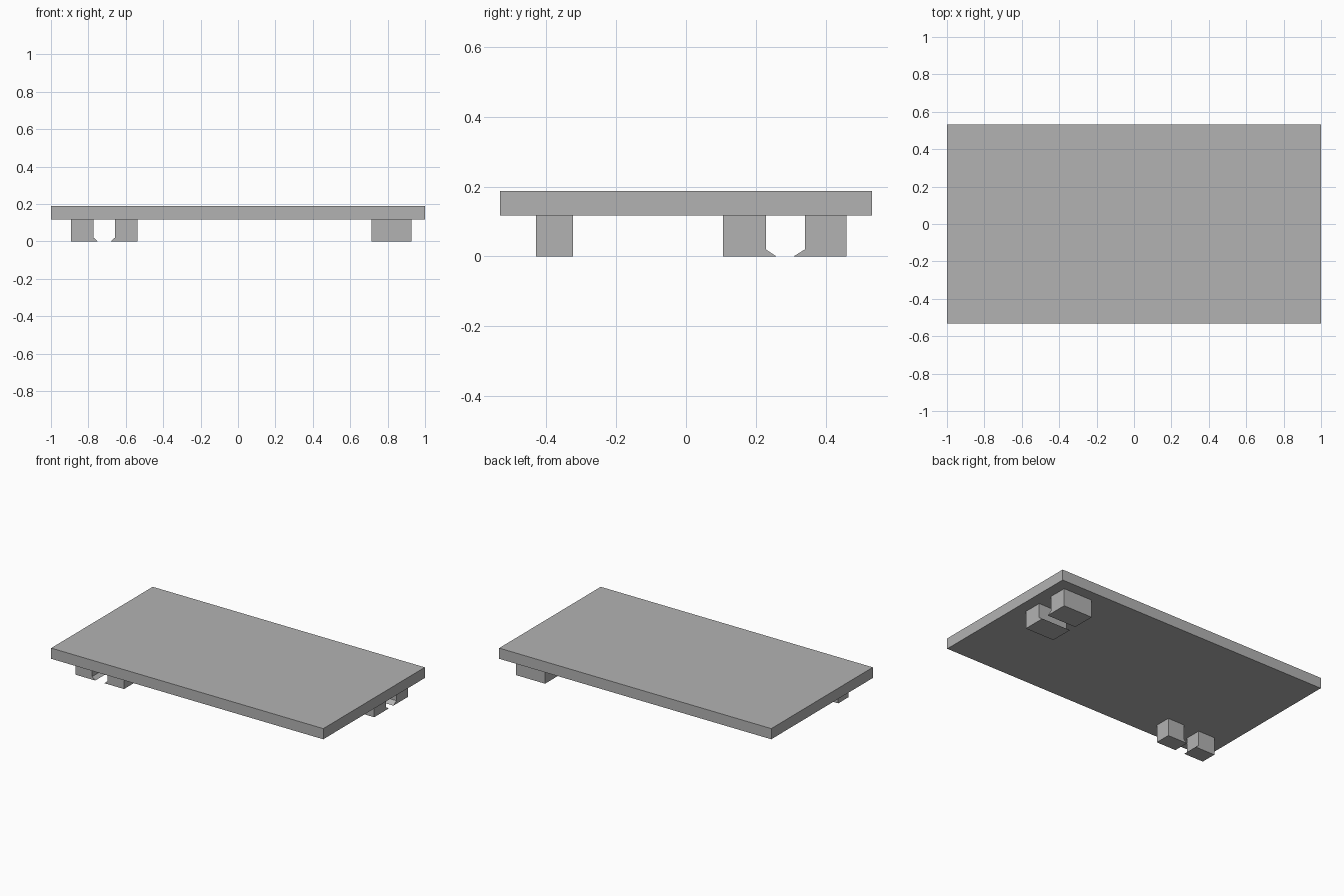
import bpy
import bmesh
from mathutils import Matrix, Vector

cube = bpy.data.objects.get("Cube")
if cube:
    bpy.data.objects.remove(cube, do_unlink=True)

grey = bpy.data.materials.new("plain_grey")
grey.use_nodes = True
grey.diffuse_color = (0.45, 0.45, 0.45, 1)
grey.node_tree.nodes["Principled BSDF"].inputs["Base Color"].default_value = grey.diffuse_color

UNDERSIDE, TOP = 0.117, 0.188


def add_object(name, bm):
    bmesh.ops.recalc_face_normals(bm, faces=bm.faces)
    mesh = bpy.data.meshes.new(name)
    bm.to_mesh(mesh)
    bm.free()
    mesh.materials.append(grey)
    obj = bpy.data.objects.new(name, mesh)
    bpy.context.collection.objects.link(obj)


def clip_jaw(name, back, face, lip, side_a, side_b, axis):
    """Block whose foot flares towards its partner; axis is the pair's direction."""
    profile = [(back, UNDERSIDE), (back, 0), (lip, 0), (face, 0.02), (face, UNDERSIDE)]

    def place(along, side, z):
        return (along, side, z) if axis == "x" else (side, along, z)

    bm = bmesh.new()
    outline = bm.faces.new([bm.verts.new(place(a, side_a, z)) for a, z in profile])
    result = bmesh.ops.extrude_face_region(bm, geom=[outline])
    verts = [g for g in result["geom"] if isinstance(g, bmesh.types.BMVert)]
    bmesh.ops.translate(bm, verts=verts, vec=Vector(place(0, side_b - side_a, 0)))
    add_object(name, bm)


# Flat slab
bm = bmesh.new()
bmesh.ops.create_cube(bm, size=1, matrix=Matrix.Translation((0, 0, (TOP + UNDERSIDE) / 2))
                      @ Matrix.Diagonal((2, 1.066, TOP - UNDERSIDE, 1)))
add_object("slab", bm)

# Clip pair under the front right corner, opening along x
clip_jaw("front_clip_outer_jaw", -0.893, -0.772, -0.749, -0.429, -0.323, "x")
clip_jaw("front_clip_inner_jaw", -0.537, -0.658, -0.681, -0.429, -0.323, "x")

# Clip pair under the left end, opening along y
clip_jaw("end_clip_front_jaw", 0.106, 0.229, 0.259, 0.714, 0.927, "y")
clip_jaw("end_clip_back_jaw", 0.46, 0.34, 0.308, 0.714, 0.927, "y")
